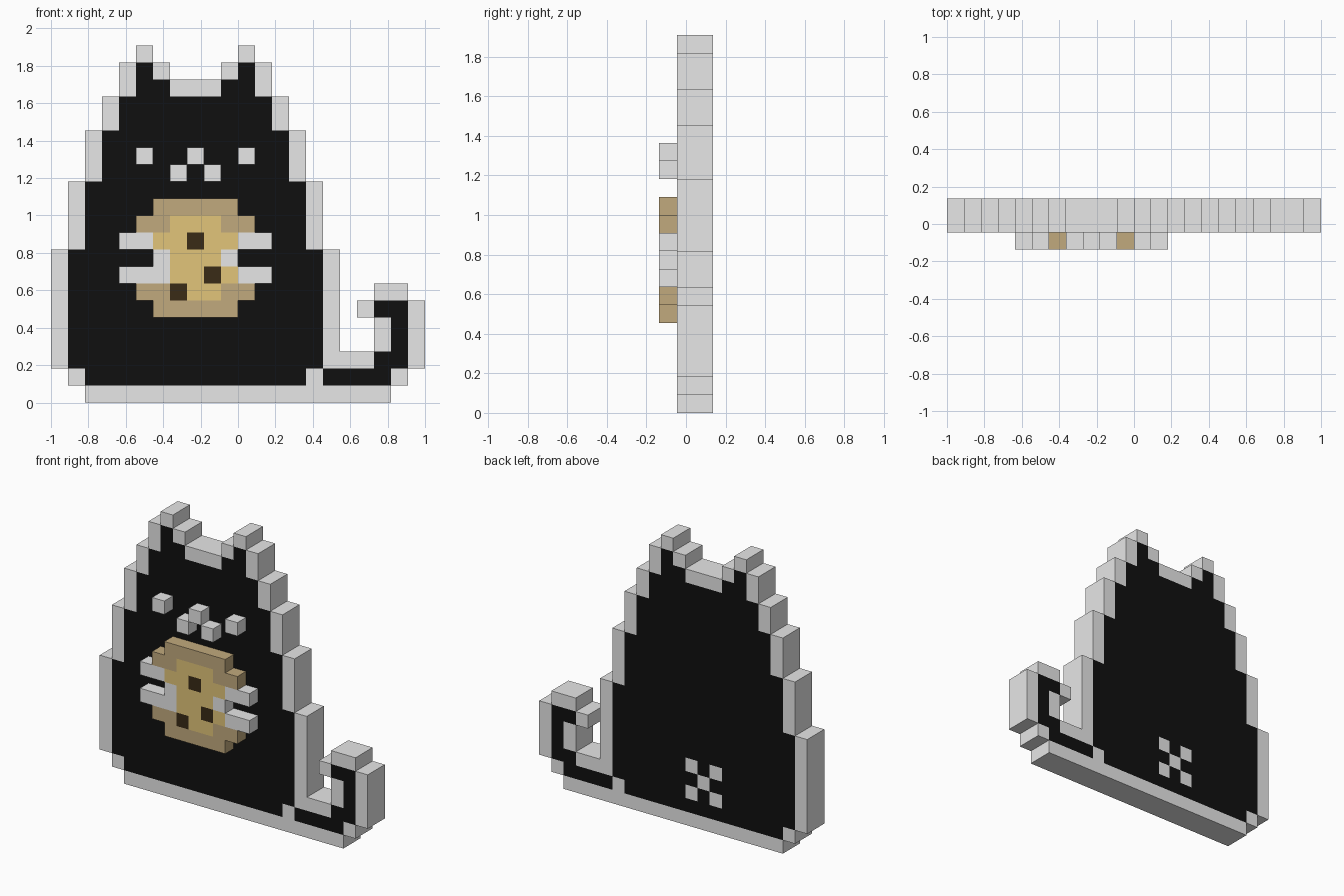
import bpy
import bmesh

cube = bpy.data.objects.get("Cube")
if cube:
    bpy.data.objects.remove(cube, do_unlink=True)

U = 2 / 22            # edge of one block
SLAB = (-0.5, 1.5)    # depth of the figure, in blocks
RAISED = (-1.5, -0.5)  # depth of the details on the front


def material(name, rgb):
    m = bpy.data.materials.new(name)
    m.use_nodes = True
    m.diffuse_color = (*rgb, 1)
    bsdf = next(n for n in m.node_tree.nodes if n.type == 'BSDF_PRINCIPLED')
    bsdf.inputs["Base Color"].default_value = (*rgb, 1)
    return m


BLACK = material("black", (0.005, 0.005, 0.005))
GREY = material("light grey", (0.8, 0.8, 0.8))
CRUST = material("brown crust", (0.535, 0.40, 0.206))
DOUGH = material("golden dough", (0.76, 0.56, 0.194))
CHIP = material("dark chocolate", (0.041, 0.024, 0.008))


def block(c0, c1, r0, r1):
    """Grid cells from column c0 to c1 and row r0 to r1, inclusive."""
    return {(c, r) for c in range(c0, c1 + 1) for r in range(r0, r1 + 1)}


def mirror(cells):
    """Cells with their reflection about the middle column of the body."""
    return cells | {(16 - c, r) for c, r in cells}


def build(name, cells, depth, mat, marks=(), mark_mat=None):
    """Extrude a set of cells into one solid; marked cells are coloured behind."""
    bm = bmesh.new()
    verts = {}

    def vert(c, r, y):
        if (c, r, y) not in verts:
            verts[c, r, y] = bm.verts.new(((c - 11) * U, y * U, r * U))
        return verts[c, r, y]

    front, back = depth
    for c, r in sorted(cells):
        ring = [(c, r), (c + 1, r), (c + 1, r + 1), (c, r + 1)]
        beside = [(c, r - 1), (c + 1, r), (c, r + 1), (c - 1, r)]
        bm.faces.new([vert(*p, front) for p in ring])
        rear = bm.faces.new([vert(*p, back) for p in reversed(ring)])
        rear.material_index = int((c, r) in marks)
        for i in range(4):
            if beside[i] not in cells:
                a, b = ring[i], ring[(i + 1) % 4]
                bm.faces.new((vert(*b, front), vert(*a, front),
                              vert(*a, back), vert(*b, back)))
    mesh = bpy.data.meshes.new(name)
    bm.to_mesh(mesh)
    bm.free()
    mesh.materials.append(mat)
    if mark_mat:
        mesh.materials.append(mark_mat)
    obj = bpy.data.objects.new(name, mesh)
    bpy.context.collection.objects.link(obj)


# Stepped body with two pointed ears
body = (block(2, 14, 1, 1) | block(1, 15, 2, 8) | block(2, 14, 9, 12)
        | block(3, 13, 13, 15) | block(4, 12, 16, 17))
body |= mirror(block(5, 6, 18, 18) | block(5, 5, 19, 19))

# Curled tail
tail = (block(16, 19, 1, 1) | block(19, 20, 2, 2)
        | block(20, 20, 3, 4) | block(19, 20, 5, 5))

# Cross mark on the back
cross = {(8 + i, 3 + j) for i in (-1, 0, 1) for j in (-1, 0, 1) if abs(i) == abs(j)}

# Border one block wide around body and tail, with a straight base
dark = body | tail
border = {(c + i, r + j) for c, r in dark
          for i, j in ((1, 0), (-1, 0), (0, 1), (0, -1))}
border = (border | block(2, 19, 0, 0)) - dark

build("body", body, SLAB, BLACK, cross, GREY)
build("tail", tail, SLAB, BLACK)
build("border", border, SLAB, GREY)

# Face
build("right_eye", {(5, 14)}, RAISED, GREY)
build("left_eye", {(11, 14)}, RAISED, GREY)
build("muzzle", {(8, 14), (7, 13), (9, 13)}, RAISED, GREY)

# Paws holding the cookie
right_paw = block(4, 5, 9, 9) | {(6, 8)} | block(4, 6, 7, 7)
left_paw = block(11, 12, 9, 9) | {(10, 8)} | block(11, 12, 7, 7)
build("right_paw", right_paw, RAISED, GREY)
build("left_paw", left_paw, RAISED, GREY)

# Cookie: chips, golden centre and darker rim
paws = right_paw | left_paw
chips = {(8, 9), (9, 7), (7, 6)}
centre = block(7, 9, 6, 10) | block(6, 10, 7, 9)
rim = block(6, 10, 5, 11) | block(5, 11, 6, 6) | block(5, 11, 10, 10)
build("cookie_chips", chips, RAISED, CHIP)
build("cookie_centre", centre - chips - paws, RAISED, DOUGH)
build("cookie_rim", rim - centre - paws, RAISED, CRUST)
